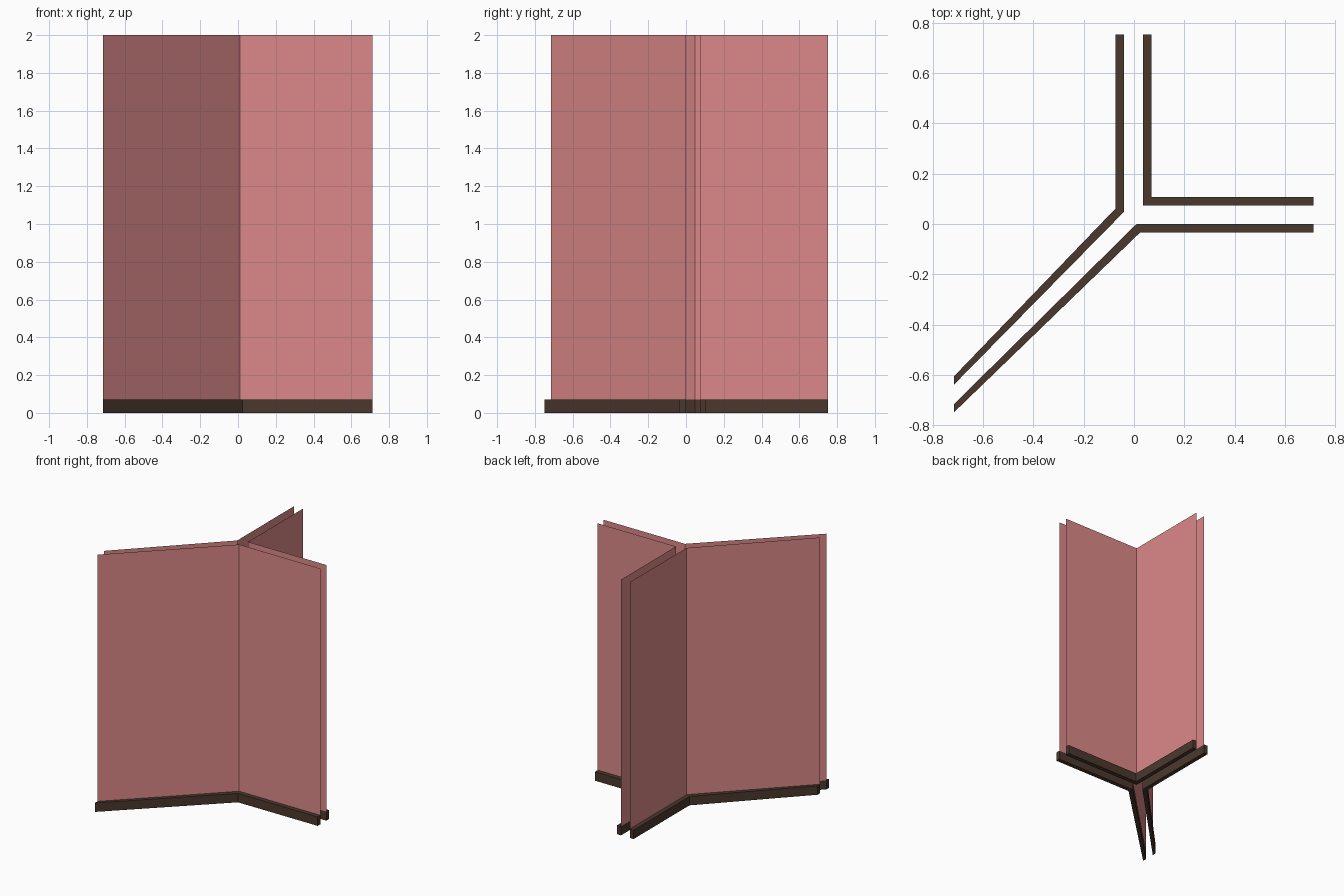
import bpy, bmesh

if "Cube" in bpy.data.objects:
    bpy.data.objects.remove(bpy.data.objects["Cube"])

BASE_H, TOP = 0.07, 2.0


def material(name, color):
    m = bpy.data.materials.new(name)
    m.diffuse_color = color
    m.use_nodes = True
    m.node_tree.nodes["Principled BSDF"].inputs["Base Color"].default_value = m.diffuse_color
    return m


def add_object(name, bm, mat):
    me = bpy.data.meshes.new(name)
    bm.to_mesh(me)
    bm.free()
    me.materials.append(mat)
    bpy.context.collection.objects.link(bpy.data.objects.new(name, me))


def wall_sheet(name, path, mat):
    # Single-sided sheet raised along a plan path, facing away from the cavity
    bm = bmesh.new()
    low = [bm.verts.new((x, y, BASE_H)) for x, y in path]
    high = [bm.verts.new((x, y, TOP)) for x, y in path]
    for i in range(len(path) - 1):
        bm.faces.new((low[i], low[i + 1], high[i + 1], high[i]))
    add_object(name, bm, mat)


def skirting(name, inner, outer, mat):
    # Mitred solid strip between the wall line and its outer offset line
    bm = bmesh.new()
    rings = []
    for (ax, ay), (bx, by) in zip(inner, outer):
        rings.append([bm.verts.new(p) for p in (
            (ax, ay, 0), (bx, by, 0), (bx, by, BASE_H), (ax, ay, BASE_H))])
    for r, s in zip(rings, rings[1:]):
        for k in range(4):
            n = (k + 1) % 4
            bm.faces.new((r[k], r[n], s[n], s[k]))
    bm.faces.new(rings[0])
    bm.faces.new(rings[-1])
    bmesh.ops.recalc_face_normals(bm, faces=bm.faces)
    add_object(name, bm, mat)


pink = material("wall_paint", (0.72, 0.25, 0.25, 1))
brown = material("dark_wood", (0.07, 0.04, 0.027, 1))

# Plan lines of each bent wall: inner (wall face) and outer (skirting face)
walls = {
    "front": ([(-0.715, -0.715), (0.01, 0.0), (0.713, 0.0)],
              [(-0.715, -0.748), (0.024, -0.034), (0.713, -0.034)]),
    "right": ([(0.713, 0.073), (0.036, 0.073), (0.036, 0.752)],
              [(0.713, 0.107), (0.069, 0.107), (0.069, 0.752)]),
    "left": ([(-0.04, 0.752), (-0.04, 0.048), (-0.715, -0.638)],
             [(-0.073, 0.752), (-0.073, 0.062), (-0.715, -0.605)]),
}
for side, (inner, outer) in walls.items():
    wall_sheet(side + "_wall", inner, pink)
    skirting(side + "_skirting", inner, outer, brown)
